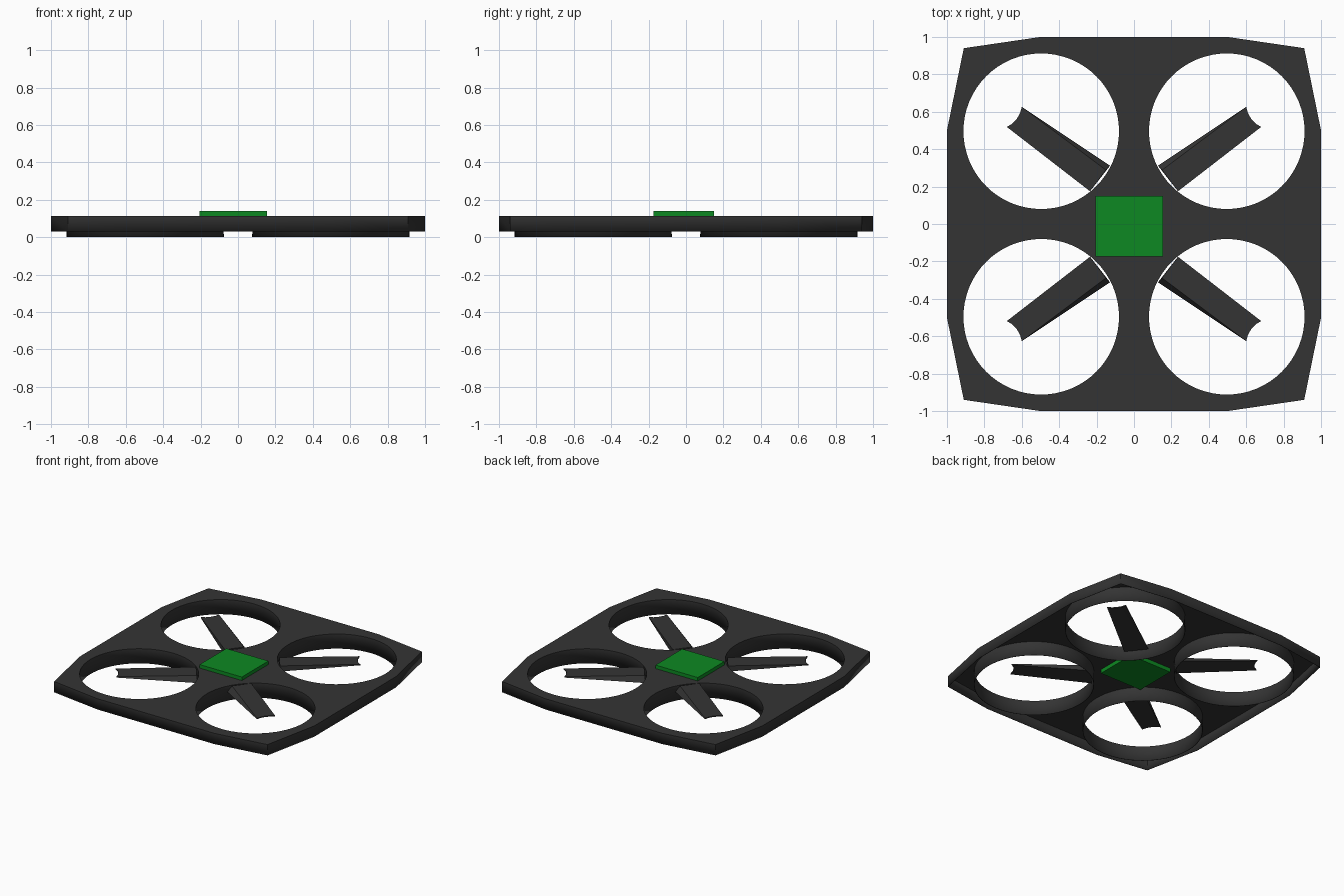
import bpy, bmesh, math

if "Cube" in bpy.data.objects:
    bpy.data.objects.remove(bpy.data.objects["Cube"])

def material(name, rgb):
    m = bpy.data.materials.new(name)
    m.diffuse_color = (*rgb, 1)
    m.use_nodes = True
    m.node_tree.nodes["Principled BSDF"].inputs["Base Color"].default_value = m.diffuse_color
    return m

DARK = material("charcoal", (0.034, 0.034, 0.034))
GREEN = material("board green", (0.004, 0.25, 0.016))
TOP = 0.113

def finish(bm, name, mat):
    me = bpy.data.meshes.new(name)
    bm.to_mesh(me)
    bm.free()
    me.materials.append(mat)
    ob = bpy.data.objects.new(name, me)
    bpy.context.collection.objects.link(ob)
    return ob

# Frame: top plate with four round holes, open underneath, with hanging walls
bm = bmesh.new()
quarter = [(1, 0.5), (0.91, 0.94), (0.5, 1)]
outline = (quarter + [(-x, y) for x, y in reversed(quarter)]
           + [(-x, -y) for x, y in quarter] + [(x, -y) for x, y in reversed(quarter)])
loops = [(outline, 0.03)]
for sx in (-1, 1):
    for sy in (-1, 1):
        ring = [(sx * 0.496 + 0.416 * math.cos(math.tau * i / 64),
                 sy * 0.496 + 0.416 * math.sin(math.tau * i / 64)) for i in range(64)]
        loops.append((ring, 0.0))

rims, walls = [], []
for pts, bottom in loops:
    up = [bm.verts.new((x, y, TOP)) for x, y in pts]
    walls.append((up, bottom))
    for i, v in enumerate(up):
        rims.append(bm.edges.new((v, up[(i + 1) % len(up)])))
bmesh.ops.triangle_fill(bm, edges=rims, use_beauty=True, normal=(0, 0, 1))
for up, bottom in walls:
    low = [bm.verts.new((v.co.x, v.co.y, bottom)) for v in up]
    n = len(up)
    for i in range(n):
        j = (i + 1) % n
        bm.faces.new((up[i], low[i], low[j], up[j]))
bmesh.ops.recalc_face_normals(bm, faces=bm.faces)
bm.normal_update()
flat = [f for f in bm.faces if abs(f.normal.z) > 0.9]
if sum(f.normal.z for f in flat) < 0:
    bmesh.ops.reverse_faces(bm, faces=bm.faces)
frame = finish(bm, "frame", DARK)
sol = frame.modifiers.new("thin shell", 'SOLIDIFY')
sol.thickness = 0.004
sol.offset = -1
bpy.context.view_layer.objects.active = frame
frame.select_set(True)
bpy.ops.object.shade_smooth_by_angle(angle=math.radians(20))
frame.select_set(False)

# Motor arms: flat on top, thin at the notched tip, deeper and wider at the root
def arm(name, sx, sy):
    top = [(0.235, 0.175), (0.68, 0.519), (0.65, 0.537), (0.627, 0.562),
           (0.609, 0.593), (0.60, 0.626), (0.15, 0.288)]
    low = top[:-1] + [(0.128, 0.312)]
    bm = bmesh.new()
    a = [bm.verts.new((sx * x, sy * y, TOP + 0.0005)) for x, y in top]
    b = [bm.verts.new((sx * x, sy * y, 0.07 if x < 0.3 else 0.106)) for x, y in low]
    bm.faces.new(a)
    bmesh.ops.triangulate(bm, faces=[bm.faces.new(b)])
    n = len(a)
    for i in range(n):
        j = (i + 1) % n
        bm.faces.new((a[i], b[i], b[j], a[j]))
    bmesh.ops.recalc_face_normals(bm, faces=bm.faces)
    finish(bm, name, DARK)

for sx, side in ((-1, "left"), (1, "right")):
    for sy, end in ((-1, "front"), (1, "back")):
        arm(f"{end}_{side}_arm", sx, sy)

# Circuit board set through the plate
bm = bmesh.new()
bmesh.ops.create_cube(bm, size=1)
for v in bm.verts:
    v.co = (-0.025 + v.co.x * 0.36, -0.0125 + v.co.y * 0.325, 0.11 + v.co.z * 0.06)
finish(bm, "circuit_board", GREEN)
